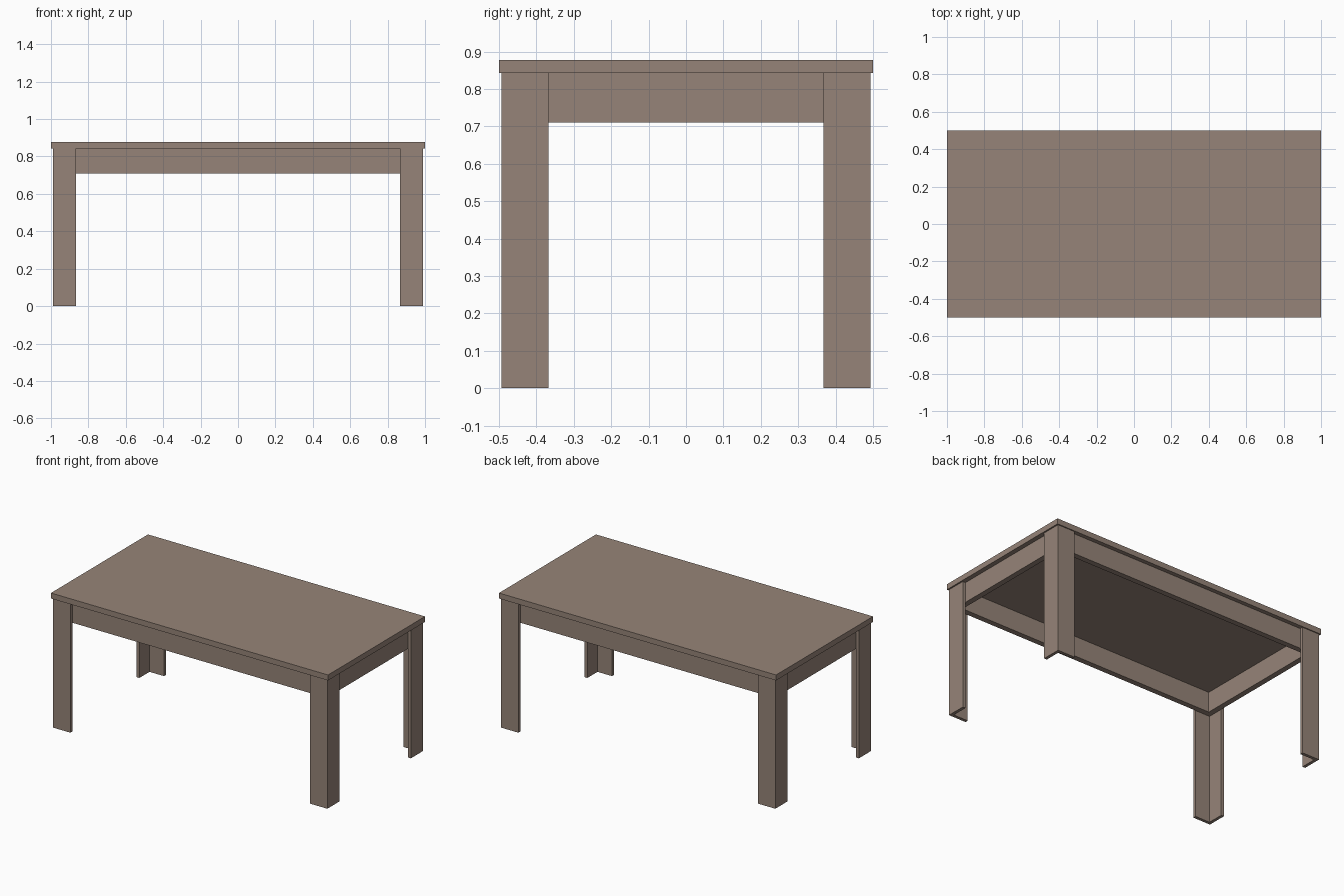
import bpy

cube = bpy.data.objects.get("Cube")
if cube:
    bpy.data.objects.remove(cube, do_unlink=True)

wood = bpy.data.materials.new("taupe_wood")
wood.use_nodes = True
colour = (0.305, 0.231, 0.188, 1)
wood.diffuse_color = colour
wood.node_tree.nodes["Principled BSDF"].inputs["Base Color"].default_value = colour


def board(name, xs, ys, zs):
    """Add a flat-sided board spanning the given ranges."""
    bpy.ops.mesh.primitive_cube_add(size=1)
    obj = bpy.context.object
    obj.name = obj.data.name = name
    spans = [sorted(s) for s in (xs, ys, zs)]
    for v in obj.data.vertices:
        v.co = [s[0] if c < 0 else s[1] for c, s in zip(v.co, spans)]
    obj.data.materials.append(wood)
    return obj


TOP, UNDER, APRON_LOW = 0.878, 0.842, 0.71
LEG_X, LEG_Y = 0.99, 0.493      # outer corner of the legs
WIDE, THICK = 0.125, 0.02       # leg boards
FRAME = 0.036                   # apron thickness
IN_X, IN_Y = LEG_X - THICK, LEG_Y - THICK

# Tabletop
board("tabletop", (-1, 1), (-0.5, 0.5), (UNDER, TOP))

# Aprons: a closed frame running behind the leg boards
for s, name in ((-1, "front"), (1, "back")):
    board(name + "_apron", (-IN_X, IN_X), (s * IN_Y, s * (IN_Y - FRAME)), (APRON_LOW, UNDER))
for s, name in ((-1, "right"), (1, "left")):
    board(name + "_apron", (s * IN_X, s * (IN_X - FRAME)),
          (FRAME - IN_Y, IN_Y - FRAME), (APRON_LOW, UNDER))

# Legs: two boards in an L, the overlapping board alternating by corner
for sx, side in ((-1, "right"), (1, "left")):
    for sy, end in ((-1, "front"), (1, "back")):
        name = f"{end}_{side}_leg"
        long_covers = sx != sy
        x0 = LEG_X if long_covers else IN_X
        y0 = IN_Y if long_covers else LEG_Y
        board(name + "_long_board", (sx * x0, sx * (LEG_X - WIDE)),
              (sy * LEG_Y, sy * IN_Y), (0, UNDER))
        board(name + "_end_board", (sx * LEG_X, sx * IN_X),
              (sy * y0, sy * (LEG_Y - WIDE)), (0, UNDER))
